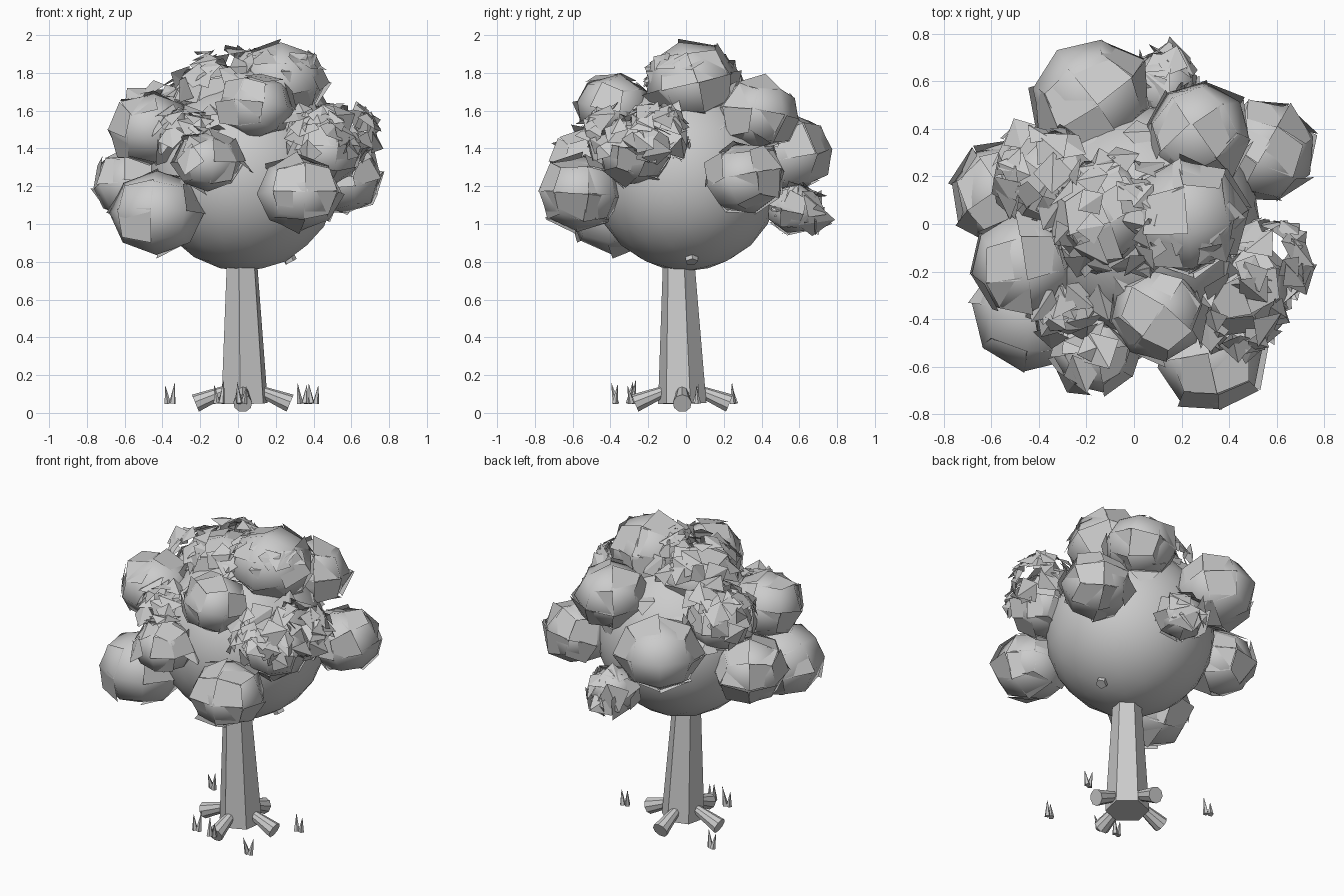
import bpy, bmesh, math, random
from mathutils import Vector, Matrix

if "Cube" in bpy.data.objects:
    bpy.data.objects.remove(bpy.data.objects["Cube"])

random.seed(7)


def finish(bm, name, smooth=None):
    me = bpy.data.meshes.new(name)
    bm.to_mesh(me)
    bm.free()
    ob = bpy.data.objects.new(name, me)
    bpy.context.collection.objects.link(ob)
    if smooth:
        bpy.ops.object.select_all(action='DESELECT')
        ob.select_set(True)
        bpy.context.view_layer.objects.active = ob
        bpy.ops.object.shade_smooth_by_angle(angle=math.radians(smooth))
    return ob


def taper(bm, a, b, r1, r2, sides, spin=0.0):
    # tapered prism running from a to b
    a, b = Vector(a), Vector(b)
    rot = (b - a).to_track_quat('Z', 'Y').to_matrix().to_4x4()
    m = Matrix.Translation((a + b) / 2) @ rot @ Matrix.Rotation(spin, 4, 'Z')
    bmesh.ops.create_cone(bm, cap_ends=True, segments=sides, radius1=r1,
                          radius2=r2, depth=(b - a).length, matrix=m)


def rnd(s):
    return random.uniform(-s, s)


def foliage_clump(name, c, r, squash=0.88, panels=0.7):
    # rounded quad ball with loose overlapping leaf panels
    bm = bmesh.new()
    bmesh.ops.create_cube(bm, size=1)
    bmesh.ops.subdivide_edges(bm, edges=bm.edges[:], cuts=1, use_grid_fill=True)
    spin = Matrix.Rotation(rnd(0.7), 3, 'Z') @ Matrix.Rotation(rnd(0.35), 3, 'X')
    for v in bm.verts:
        d = spin @ v.co.normalized()
        v.co = Vector(c) + Vector((d.x, d.y, d.z * squash)) * r
    for f in bm.faces[:]:
        if random.random() < panels:
            mid = f.calc_center_median()
            out = (mid - Vector(c)).normalized()
            tilt = [rnd(0.022) + 0.006 for _ in f.verts]
            bm.faces.new([bm.verts.new(mid + (v.co - mid) * 1.08 + out * t)
                          for v, t in zip(f.verts, tilt)])
    return finish(bm, name, 60)


def leaf_cluster(name, c, r, count, size, low=-0.3, squash=0.9):
    # folded square leaves laid like loose shingles around a centre
    bm = bmesh.new()
    c = Vector(c)
    while count:
        d = Vector((rnd(1), rnd(1), rnd(1))).normalized()
        if d.z < low:
            continue
        count -= 1
        p = c + Vector((d.x, d.y, d.z * squash)) * r * random.uniform(0.93, 1.1)
        n = (d + Vector((rnd(0.4), rnd(0.4), rnd(0.4) + 0.2))).normalized()
        u = n.orthogonal().normalized()
        u.rotate(Matrix.Rotation(rnd(3.14), 3, n))
        w = n.cross(u)
        s = size * random.uniform(0.75, 1.2) * 0.5
        fold = s * random.uniform(0.2, 0.5)
        q = [p + u * s - n * fold, p + w * s, p - u * s - n * fold, p - w * s]
        v = [bm.verts.new(x) for x in q]
        bm.faces.new((v[0], v[1], v[3]))
        bm.faces.new((v[1], v[2], v[3]))
    return finish(bm, name)


# Trunk
bm = bmesh.new()
taper(bm, (0.035, -0.02, 0.05), (0.02, -0.04, 0.85), 0.13, 0.082, 6, 0.46)
finish(bm, "trunk")

# Four flared roots
bm = bmesh.new()
for i in range(4):
    t = math.radians(90 * i)
    d = Vector((math.cos(t), math.sin(t), 0))
    base = Vector((0.025, -0.02, 0))
    taper(bm, base + d * 0.08 + Vector((0, 0, 0.12)),
          base + d * 0.25 + Vector((0, 0, 0.05)), 0.028, 0.05, 9)
finish(bm, "roots")

# Grass tufts
bm = bmesh.new()
for x, y in [(0.40, 0.06), (-0.36, 0.26), (0.34, -0.38), (0.02, -0.30), (-0.10, -0.27)]:
    for k in (-1, 1):
        h = random.uniform(0.09, 0.13)
        taper(bm, (x + k * 0.012, y + rnd(0.015), 0.05),
              (x + k * 0.025, y + rnd(0.02), 0.05 + h), 0.018, 0.001, 5)
finish(bm, "grass_tufts")

# Main crown
bm = bmesh.new()
bmesh.ops.create_icosphere(bm, subdivisions=3, radius=0.5,
                           matrix=Matrix.Translation((0.03, 0.0, 1.25)))
finish(bm, "crown_core", 40)

# Short branch stub below the crown
bm = bmesh.new()
taper(bm, (0.2, 0.02, 0.95), (0.28, 0.03, 0.80), 0.035, 0.035, 5)
finish(bm, "branch_stub")

# Outer foliage clumps: x, y, z, radius
clumps = [
    (0.32, -0.56, 1.16, 0.225), (-0.43, -0.37, 1.06, 0.255),
    (-0.46, -0.17, 1.50, 0.225), (-0.16, -0.53, 1.33, 0.18),
    (0.10, -0.38, 1.62, 0.20), (0.22, 0.03, 1.75, 0.25),
    (-0.55, 0.12, 1.21, 0.22), (-0.18, 0.53, 1.37, 0.25),
    (0.27, 0.38, 1.58, 0.22), (0.55, 0.31, 1.24, 0.215),
    (0.12, 0.57, 1.08, 0.15), (0.46, -0.27, 1.38, 0.20),
    (-0.12, 0.04, 1.66, 0.22), (-0.36, 0.18, 1.50, 0.20),
]
for i, (x, y, z, r) in enumerate(clumps):
    foliage_clump(f"foliage_clump_{i + 1}", (x, y, z), r)

# Loose leaf clusters: centre, radius, count, leaf size, lowest direction
leaves = [
    ((0.56, -0.16, 1.48), 0.18, 36, 0.15, -0.7), ((0.44, -0.36, 1.46), 0.19, 26, 0.15, -0.5),
    ((-0.08, 0.04, 1.70), 0.26, 36, 0.15, 0.0), ((-0.38, 0.20, 1.54), 0.23, 34, 0.16, -0.2),
    ((0.12, 0.60, 1.08), 0.13, 16, 0.18, -0.9), ((-0.16, -0.53, 1.33), 0.19, 8, 0.16, 0.0),
    ((0.20, 0.02, 1.75), 0.23, 12, 0.13, 0.2), ((-0.28, -0.28, 1.44), 0.20, 22, 0.15, -0.6),
    ((0.03, 0.0, 1.25), 0.52, 30, 0.15, 0.3),
]
for i, (c, r, n, s, low) in enumerate(leaves):
    leaf_cluster(f"leaf_cluster_{i + 1}", c, r, n, s, low)
